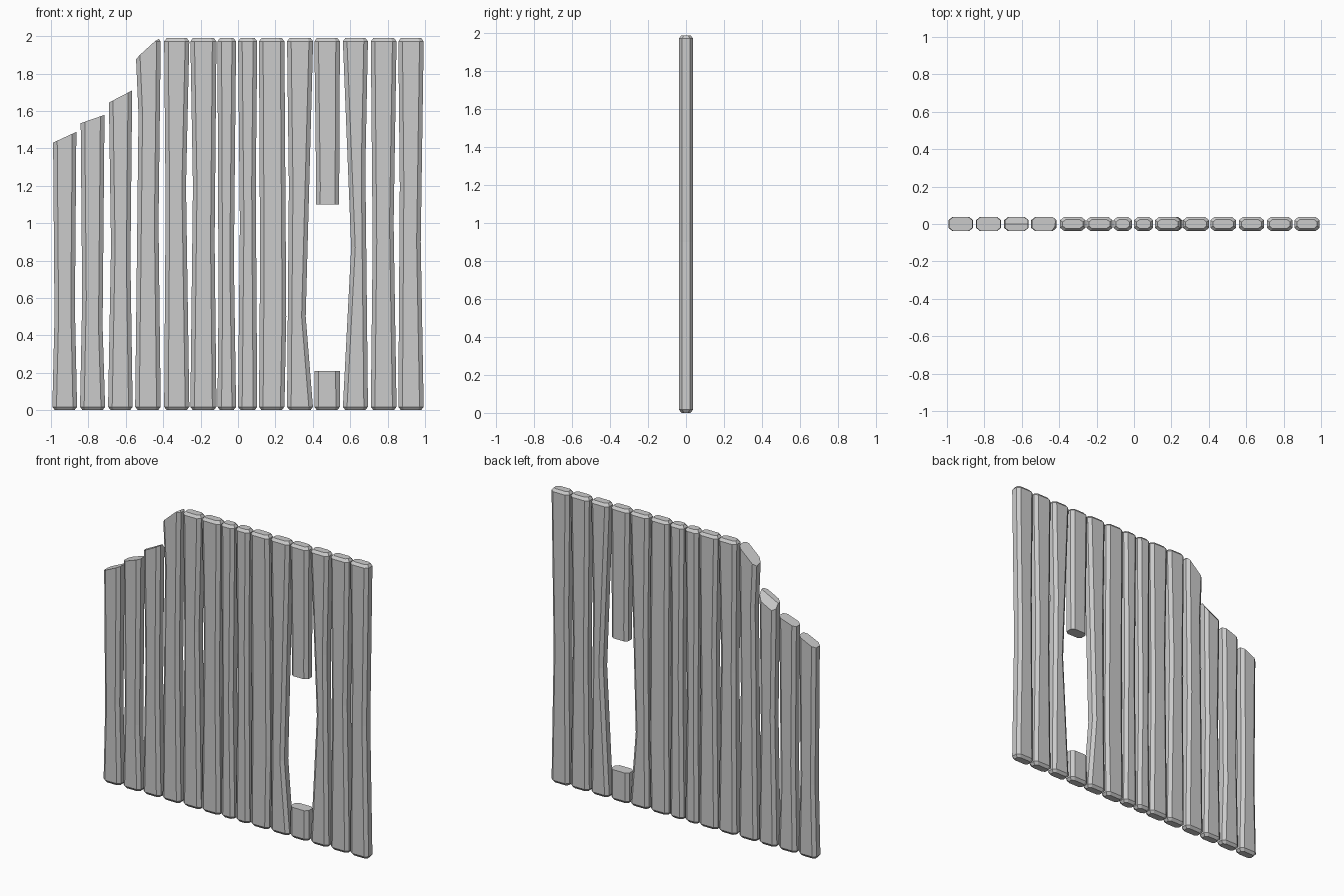
import bpy, bmesh
from mathutils import Vector

if "Cube" in bpy.data.objects:
    bpy.data.objects.remove(bpy.data.objects["Cube"])

HALF = 0.038   # half thickness of a board
CH = 0.022     # edge chamfer
TOP = 1.99


def lerp(points, z):
    """Piecewise linear edge position at height z."""
    for (za, a), (zb, b) in zip(points, points[1:]):
        if z <= zb:
            return a + (b - a) * (z - za) / (zb - za)
    return points[-1][1]


def board(name, x0, x1, dl, zl, dr, zr, z0=0.0, z1=TOP, ends=(True, True), cuts=()):
    """Chamfered board whose left/right edges bend by dl/dr at heights zl/zr."""
    left = [(0, x0), (zl, x0 + dl), (TOP, x0)]
    right = [(0, x1), (zr, x1 + dr), (TOP, x1)]
    levels = [(z0, 0.014 if ends[0] else 0)]
    if ends[0]:
        levels.append((z0 + 0.018, 0))
    levels += [(z, 0) for z in sorted({zl, zr}) if z0 + 0.03 < z < z1 - 0.03]
    if ends[1]:
        levels.append((z1 - 0.018, 0))
    levels.append((z1, 0.014 if ends[1] else 0))

    bm = bmesh.new()
    rings = []
    for z, inset in levels:
        a, b, h = lerp(left, z) + inset, lerp(right, z) - inset, HALF - inset
        c = CH - inset * 0.4
        outline = [(a + c, -h), (b - c, -h), (b, -h + c * .8), (b, h - c * .8),
                   (b - c, h), (a + c, h), (a, h - c * .8), (a, -h + c * .8)]
        rings.append([bm.verts.new((x, y, z)) for x, y in outline])
    for lo, hi in zip(rings, rings[1:]):
        for i in range(8):
            j = (i + 1) % 8
            bm.faces.new((lo[i], lo[j], hi[j], hi[i]))
    bm.faces.new(rings[0][::-1])
    bm.faces.new(rings[-1])

    # Broken tops: slice along a plane through three points and cap it
    for p, q, r in cuts:
        p, q, r = Vector(p), Vector(q), Vector(r)
        n = (q - p).cross(r - p).normalized()
        if n.z < 0:
            n.negate()
        geom = bm.verts[:] + bm.edges[:] + bm.faces[:]
        bmesh.ops.bisect_plane(bm, geom=geom, plane_co=p, plane_no=n, clear_outer=True)
        bmesh.ops.holes_fill(bm, edges=[e for e in bm.edges if e.is_boundary], sides=0)
    bmesh.ops.recalc_face_normals(bm, faces=bm.faces[:])
    me = bpy.data.meshes.new(name)
    bm.to_mesh(me)
    bm.free()
    bpy.context.collection.objects.link(bpy.data.objects.new(name, me))


# Full boards: x0, x1, left bend, its height, right bend, its height
full = [
    (-0.395, -0.260, 0.008, 1.10, -0.018, 1.20),
    (-0.255, -0.115, 0.014, 1.20, -0.010, 0.90),
    (-0.110, -0.010, 0.006, 0.60, -0.012, 0.80),
    (0.000, 0.103, 0.010, 1.00, -0.008, 1.20),
    (0.112, 0.248, 0.006, 0.80, 0.010, 0.50),
    (0.262, 0.402, 0.010, 1.20, -0.040, 0.50),
    (0.560, 0.695, 0.045, 0.87, -0.014, 1.30),
    (0.710, 0.848, 0.010, 0.90, -0.016, 1.00),
    (0.857, 0.993, 0.008, 1.20, -0.016, 0.90),
]
for k, spec in enumerate(full):
    board(f"full_board_{k + 1}", *spec)

# Stepped boards with splintered, sloping tops
board("short_board_1", -0.993, -0.860, 0.012, 0.50, -0.012, 0.55,
      cuts=[((-0.99, 0, 1.43), (-0.86, 0, 1.49), (-0.99, 0.04, 1.43))])
board("short_board_2", -0.845, -0.710, 0.012, 0.60, -0.014, 0.45,
      cuts=[((-0.84, 0, 1.535), (-0.71, 0, 1.58), (-0.84, 0.04, 1.535))])
board("short_board_3", -0.695, -0.563, 0.016, 0.88, -0.012, 0.80,
      cuts=[((-0.69, 0, 1.645), (-0.565, 0, 1.71), (-0.69, 0.04, 1.645)),
            ((-0.69, 0, 1.645), (-0.575, 0, 1.705), (-0.635, 0.038, 1.62))])
board("short_board_4", -0.550, -0.413, 0.018, 1.58, -0.012, 1.00,
      cuts=[((-0.535, -0.038, 1.89), (-0.425, -0.038, 1.99), (-0.535, 0.038, 1.87))])

# Snapped board: hanging upper piece and lower stump
gap = (0.408, 0.545, 0.010, 1.20, -0.004, 1.20)
board("snapped_board_upper", *gap, z0=1.10, ends=(False, True))
board("snapped_board_stump", *gap, z1=0.21, ends=(True, False))
